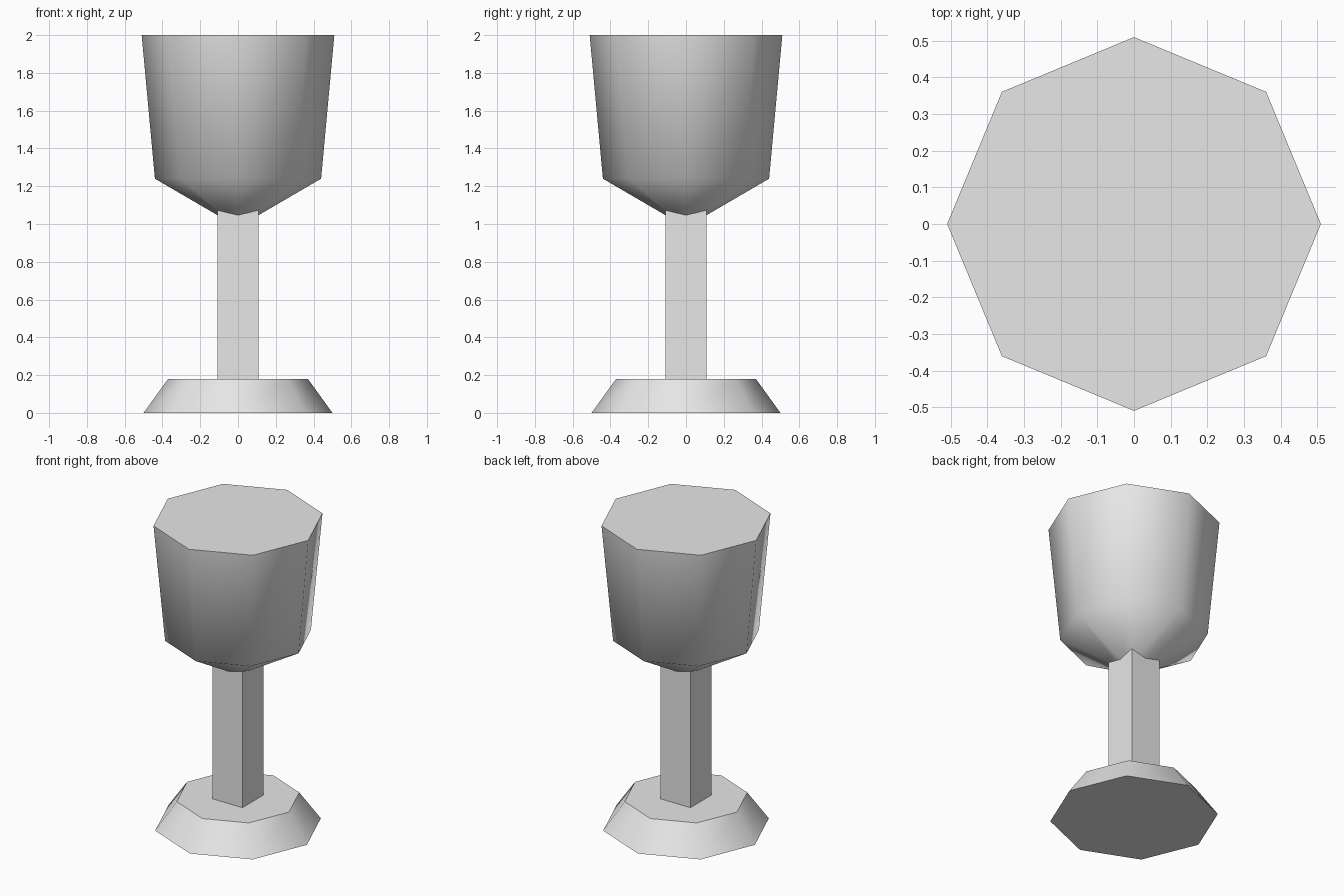
import bpy
import bmesh
from math import cos, sin, pi, sqrt

default_cube = bpy.data.objects.get("Cube")
if default_cube:
    bpy.data.objects.remove(default_cube, do_unlink=True)

# One plain material
grey = bpy.data.materials.new("light_grey")
grey.use_nodes = True
grey.diffuse_color = (0.8, 0.8, 0.8, 1)
grey.node_tree.nodes["Principled BSDF"].inputs["Base Color"].default_value = (0.8, 0.8, 0.8, 1)


def turned_part(name, profile, sides, start=0.0, smooth=True):
    """Capped prism-like solid from (radius, height) rings, bottom to top."""
    bm = bmesh.new()
    rings = []
    for radius, z in profile:
        angles = [start + 2 * pi * i / sides for i in range(sides)]
        rings.append([bm.verts.new((radius * cos(a), radius * sin(a), z)) for a in angles])
    for low, high in zip(rings, rings[1:]):
        for i in range(sides):
            j = (i + 1) % sides
            bm.faces.new((low[i], low[j], high[j], high[i])).smooth = smooth
    # Flat caps with crisp borders
    for ring in (rings[0][::-1], rings[-1]):
        cap = bm.faces.new(ring)
        for edge in cap.edges:
            edge.smooth = False
    mesh = bpy.data.meshes.new(name)
    bm.to_mesh(mesh)
    bm.free()
    mesh.materials.append(grey)
    part = bpy.data.objects.new(name, mesh)
    bpy.context.collection.objects.link(part)
    return part


# Flared foot, square stem and solid eight-sided bowl
turned_part("foot", [(0.5, 0), (0.37, 0.18)], 8)
turned_part("stem", [(0.108 * sqrt(2), 0.17), (0.108 * sqrt(2), 1.1)], 4, pi / 4, smooth=False)
turned_part("bowl", [(0.08, 1.03), (0.44, 1.24), (0.51, 2)], 8)
